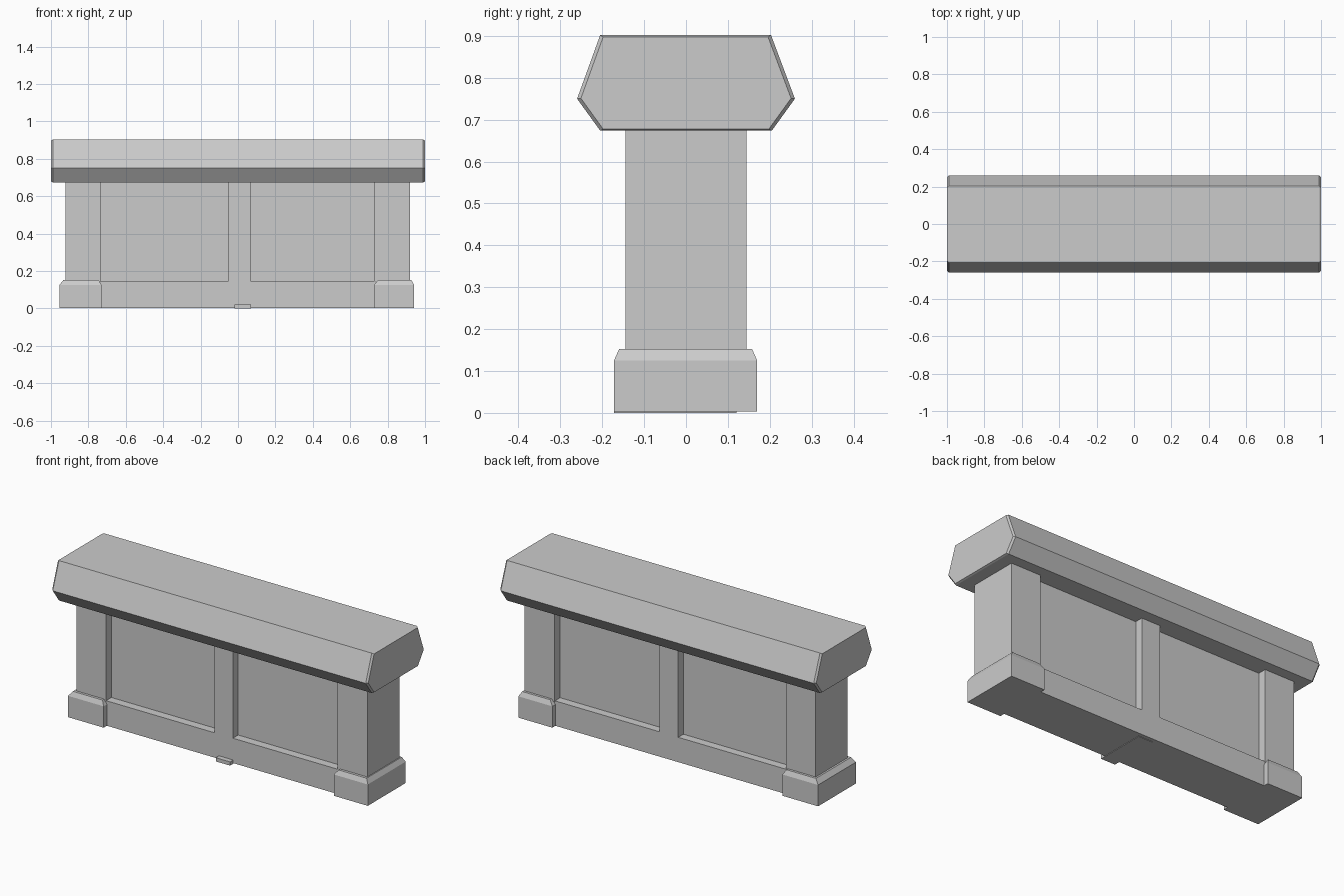
import bpy

if "Cube" in bpy.data.objects:
    bpy.data.objects.remove(bpy.data.objects["Cube"])


def make_mesh(name, rings):
    """Solid lofted through rings of equal point count, capped at both ends."""
    n = len(rings[0])
    verts = [p for r in rings for p in r]
    faces = [list(range(n))[::-1], [len(verts) - n + i for i in range(n)]]
    for k in range(len(rings) - 1):
        for i in range(n):
            j = (i + 1) % n
            faces.append([k * n + i, k * n + j, (k + 1) * n + j, (k + 1) * n + i])
    mesh = bpy.data.meshes.new(name)
    mesh.from_pydata(verts, [], faces)
    obj = bpy.data.objects.new(name, mesh)
    bpy.context.collection.objects.link(obj)
    return obj


def rect(x0, x1, y0, y1, z):
    return [(x0, y0, z), (x1, y0, z), (x1, y1, z), (x0, y1, z)]


def box(name, x0, x1, y0, y1, z0, z1):
    return make_mesh(name, [rect(x0, x1, y0, y1, z0), rect(x0, x1, y0, y1, z1)])


# Top rail: six-sided profile with slightly eased ends
profile = [(-0.205, 0.674), (0.205, 0.674), (0.26, 0.75),
           (0.203, 0.902), (-0.205, 0.902), (-0.26, 0.75)]


def section(x, s):
    return [(x, y * s, 0.78 + (z - 0.78) * s) for y, z in profile]


make_mesh("top_rail", [section(-1, 0.965), section(-0.99, 1),
                       section(0.99, 1), section(1, 0.965)])

# End posts on chamfered plinths
for side, (p0, p1, b0, b1) in {"left": (-0.922, -0.735, -0.955, -0.73),
                               "right": (0.73, 0.92, 0.727, 0.942)}.items():
    box(side + "_post", p0, p1, -0.145, 0.144, 0.14, 0.68)
    make_mesh(side + "_plinth", [rect(b0, b1, -0.172, 0.17, 0.003),
                                 rect(b0, b1, -0.172, 0.17, 0.125),
                                 rect(b0 + 0.022, b1 - 0.016, -0.16, 0.158, 0.152)])

# Middle post, recessed panels and lower rail
box("middle_post", -0.05, 0.068, -0.143, 0.142, 0.14, 0.68)
box("left_panel", -0.74, -0.045, -0.095, 0.095, 0.14, 0.68)
box("right_panel", 0.063, 0.735, -0.095, 0.095, 0.14, 0.68)
box("bottom_rail", -0.735, 0.735, -0.143, 0.142, 0.003, 0.145)

# Small foot under the middle
box("middle_foot", -0.02, 0.07, -0.172, 0.12, 0.0, 0.021)
